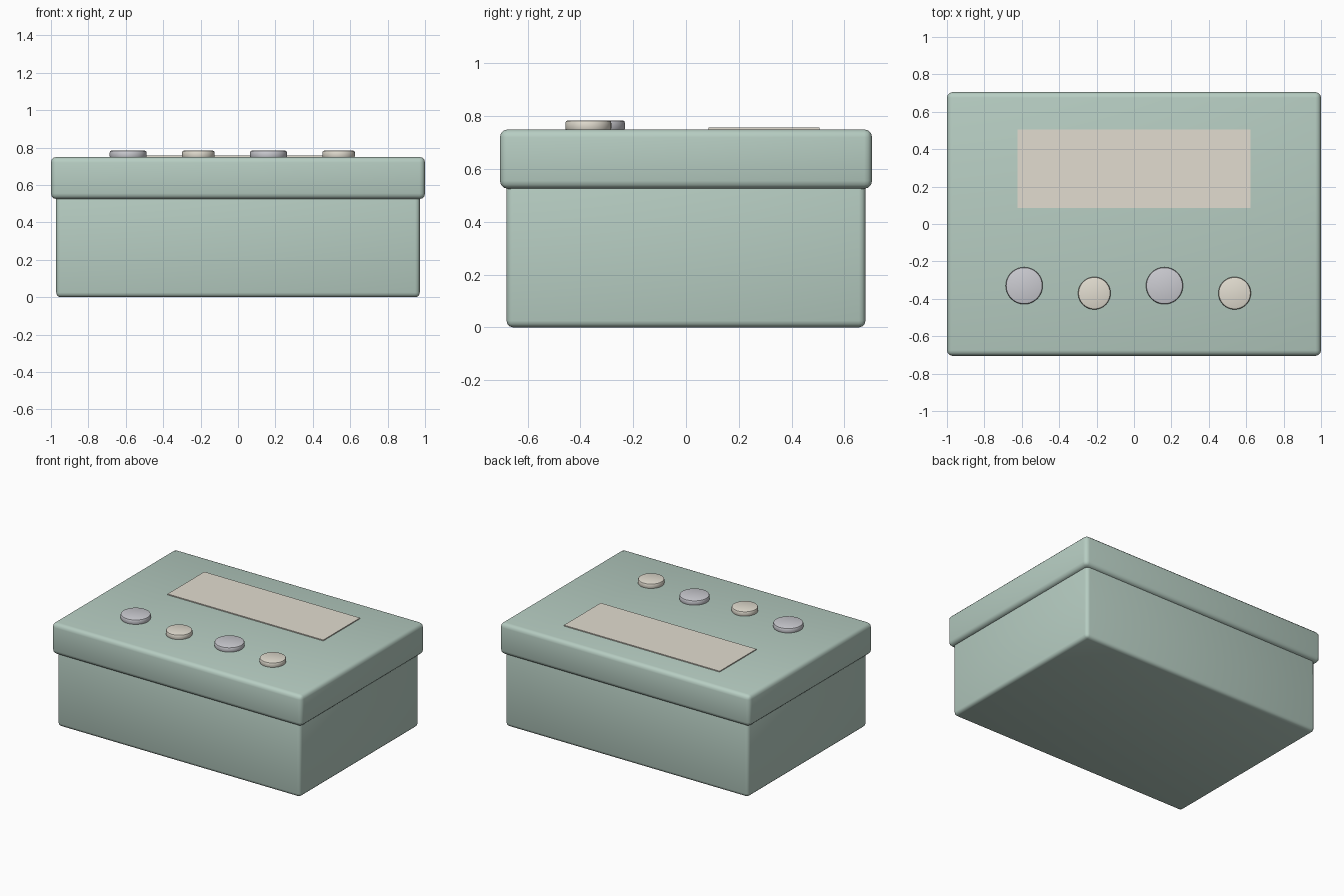
import bpy

if "Cube" in bpy.data.objects:
    bpy.data.objects.remove(bpy.data.objects["Cube"])


def material(name, color):
    m = bpy.data.materials.new(name)
    m.diffuse_color = (*color, 1)
    m.use_nodes = True
    m.node_tree.nodes["Principled BSDF"].inputs["Base Color"].default_value = m.diffuse_color
    return m


green = material("sage_paint", (0.47, 0.61, 0.54))
cream = material("cream", (0.76, 0.72, 0.63))
silver = material("silver", (0.60, 0.60, 0.64))


def finish(name, mat, bevel=0, segments=3):
    o = bpy.context.object
    o.name = name
    o.data.materials.append(mat)
    bpy.ops.object.transform_apply(location=False, rotation=False, scale=True)
    if bevel:
        b = o.modifiers.new("rounded_edges", 'BEVEL')
        b.width = bevel
        b.segments = segments
        b.limit_method = 'ANGLE'
        bpy.ops.object.modifier_apply(modifier=b.name)
        bpy.ops.object.shade_smooth_by_angle(angle=0.7)
    return o


def box(name, mat, x, y, z0, z1, cy=0, bevel=0):
    bpy.ops.mesh.primitive_cube_add(size=1, location=(0, cy, (z0 + z1) / 2))
    bpy.context.object.scale = (x, y, z1 - z0)
    return finish(name, mat, bevel)


def button(name, mat, x, y, r):
    bpy.ops.mesh.primitive_cylinder_add(vertices=48, radius=r, depth=0.04,
                                        location=(x, y, 0.764))
    return finish(name, mat, 0.01, 2)


# Box body and overhanging lid
box("box_body", green, 1.944, 1.36, 0, 0.55, bevel=0.025)
box("lid", green, 2.0, 1.41, 0.525, 0.75, bevel=0.03)

# Thin label on the lid
box("lid_label", cream, 1.245, 0.42, 0.745, 0.757, cy=0.295)

# Row of alternating large and small buttons
for i in range(4):
    x = -0.587 + 0.375 * i
    if i % 2 == 0:
        button(f"large_button_{i + 1}", silver, x, -0.33, 0.099)
    else:
        button(f"small_button_{i + 1}", cream, x, -0.37, 0.087)
